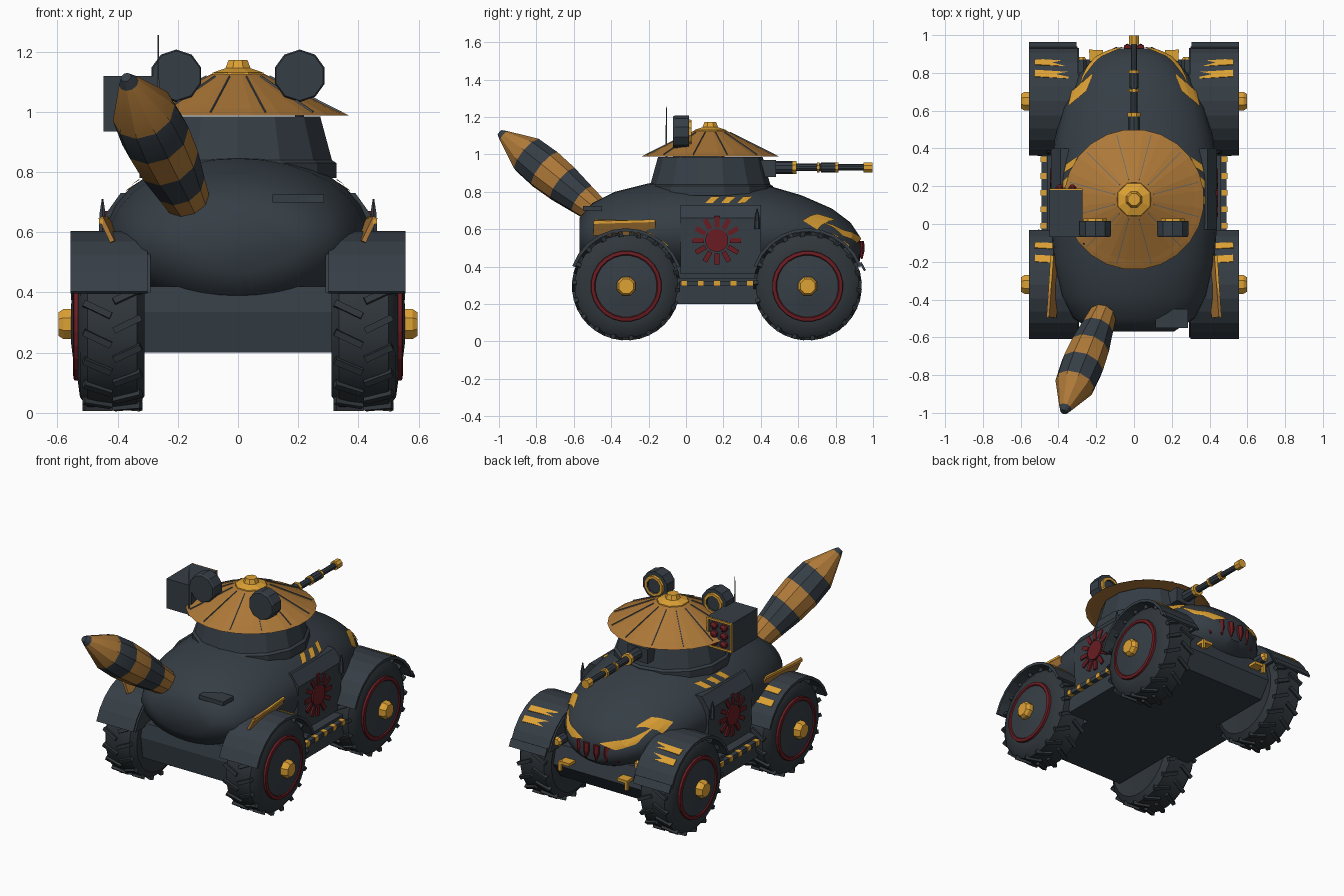
import bpy, bmesh, math
from mathutils import Vector, Matrix, Euler
from mathutils.bvhtree import BVHTree

if "Cube" in bpy.data.objects:
    bpy.data.objects.remove(bpy.data.objects["Cube"])


def material(name, rgb):
    m = bpy.data.materials.new(name)
    m.use_nodes = True
    m.diffuse_color = (*rgb, 1)
    b = m.node_tree.nodes["Principled BSDF"]
    b.inputs["Base Color"].default_value = (*rgb, 1)
    b.inputs["Roughness"].default_value = 0.8
    return m


SLATE = material("slate_armour", (0.036, 0.048, 0.06))
TYRE = material("dark_rubber", (0.029, 0.037, 0.044))
BROWN = material("ochre_brown", (0.42, 0.19, 0.04))
GOLD = material("bright_gold", (0.73, 0.36, 0.035))
RED = material("deep_red", (0.14, 0.012, 0.016))
STEEL = material("steel_grey", (0.12, 0.14, 0.16))


def finish(name, bm, mats, smooth=None):
    me = bpy.data.meshes.new(name)
    bm.to_mesh(me)
    bm.free()
    for m in mats:
        me.materials.append(m)
    ob = bpy.data.objects.new(name, me)
    bpy.context.collection.objects.link(ob)
    if smooth:
        bpy.ops.object.select_all(action="DESELECT")
        ob.select_set(True)
        bpy.context.view_layer.objects.active = ob
        bpy.ops.object.shade_smooth_by_angle(angle=math.radians(smooth))
    return ob


def loft(bm, rings, mat_ids=None, caps=True):
    vs = [[bm.verts.new(p) for p in r] for r in rings]
    n = len(vs[0])
    for i in range(len(vs) - 1):
        for j in range(n):
            k = (j + 1) % n
            f = bm.faces.new((vs[i][j], vs[i][k], vs[i + 1][k], vs[i + 1][j]))
            f.material_index = mat_ids[i] if mat_ids else 0
    if caps:
        bm.faces.new(vs[0]).material_index = mat_ids[0] if mat_ids else 0
        bm.faces.new(vs[-1]).material_index = mat_ids[-1] if mat_ids else 0
    bmesh.ops.recalc_face_normals(bm, faces=bm.faces)


def lathe(name, profile, origin, direction, segs, mats, ids=None, smooth=None):
    """Turn (distance, radius) points about a direction."""
    q = Vector(direction).to_track_quat("Z", "Y")
    rings = []
    for a, r in profile:
        angles = [2 * math.pi * (j + 0.5) / segs for j in range(segs)]
        rings.append([Vector(origin) + q @ Vector((r * math.cos(t), r * math.sin(t), a)) for t in angles])
    bm = bmesh.new()
    loft(bm, rings, ids)
    return finish(name, bm, mats, smooth)


def box(name, loc, size, mat, rot=(0, 0, 0)):
    bm = bmesh.new()
    m = Matrix.Translation(loc) @ Euler(rot).to_matrix().to_4x4() @ Matrix.Diagonal((*size, 1))
    bmesh.ops.create_cube(bm, size=1, matrix=m)
    return finish(name, bm, [mat])


def prism(name, pts, axis, a0, a1, mat):
    """Extrude a 2D outline along one axis."""
    def put(p, a):
        c = list(p)
        c.insert(axis, a)
        return c
    bm = bmesh.new()
    loft(bm, [[put(p, a) for p in pts] for a in (a0, a1)])
    return finish(name, bm, [mat])


# Rounded hull: (y, half width, top, bottom)
SECTIONS = [(-0.57, 0.21, 0.66, 0.47), (-0.5, 0.32, 0.74, 0.38), (-0.38, 0.385, 0.8, 0.335),
            (-0.2, 0.425, 0.845, 0.32), (0, 0.44, 0.86, 0.32), (0.25, 0.44, 0.86, 0.32),
            (0.45, 0.42, 0.83, 0.32), (0.62, 0.375, 0.78, 0.33), (0.78, 0.3, 0.71, 0.35),
            (0.88, 0.21, 0.635, 0.39), (0.93, 0.11, 0.56, 0.43)]
hull = bmesh.new()
loft(hull, [[(w * math.cos(t), y, (hi + lo) / 2 + (hi - lo) / 2 * math.sin(t))
             for t in (2 * math.pi * j / 32 for j in range(32))] for y, w, hi, lo in SECTIONS])
SURFACE = BVHTree.FromBMesh(hull)
finish("hull_shell", hull, [SLATE], 50)


def decal(name, pts, axis, start, mat):
    """Lay a flat outline onto the hull, seen along one axis."""
    ray = Vector((0, 0, 0))
    ray[axis] = -1 if start > 0 else 1
    bm = bmesh.new()
    for p in pts:
        c = list(p)
        c.insert(axis, start)
        bm.verts.new(c)
    bm.faces.new(bm.verts)
    bmesh.ops.triangulate(bm, faces=bm.faces)
    bmesh.ops.subdivide_edges(bm, edges=bm.edges, cuts=4, use_grid_fill=True)
    for v in bm.verts:
        hit, nor, _, _ = SURFACE.ray_cast(v.co, ray)
        if hit:
            v.co = hit + nor * 0.007
    bm.normal_update()
    for f in bm.faces:
        if f.normal.dot(ray) > 0:
            f.normal_flip()
    return finish(name, bm, [mat])


# Lower chassis
prism("chassis", [(-0.52, 0.335), (-0.5, 0.2), (0.8, 0.2), (0.87, 0.3), (0.84, 0.42), (-0.5, 0.42)], 0, -0.31, 0.31, SLATE)
box("rear_vent", (0.2, -0.5, 0.712), (0.17, 0.1, 0.026), SLATE)

# Turret with collar and slits
lathe("turret", [(0.78, 0.335), (0.83, 0.335), (0.84, 0.32), (0.985, 0.28)], (0, 0.13, 0), (0, 0, 1), 14, [SLATE])
box("gun_mantlet", (0, 0.44, 0.925), (0.14, 0.08, 0.09), SLATE)

# Conical hat with spokes and finial
lathe("hat", [(0.995, 0.35), (0.988, 0.372), (1.125, 0.09), (1.118, 0.08), (1.0, 0.35)],
      (0, 0.13, 0), (0, 0, 1), 24, [BROWN])
lathe("hat_crown", [(1.115, 0.096), (1.13, 0.092), (1.145, 0.045), (1.172, 0.034)], (0, 0.13, 0), (0, 0, 1), 8, [GOLD])
for i in range(12):
    t = math.tau * (i + 0.5) / 12
    box("hat_spoke", (0.23 * math.cos(t), 0.13 + 0.23 * math.sin(t), 1.059), (0.27, 0.004, 0.006), STEEL, (0, 0.452, t))

# Gun barrel with bands
lathe("gun_barrel", [(0.44, 0.034), (0.58, 0.034), (0.581, 0.02), (0.72, 0.02), (0.721, 0.026),
                     (0.8, 0.026), (0.801, 0.017), (0.95, 0.017)], (0, 0, 0.93), (0, 1, 0), 10, [SLATE, STEEL],
      [0, 0, 0, 1, 0, 0, 0])
for y, r, length in ((0.57, 0.037, 0.02), (0.7, 0.028, 0.015), (0.8, 0.028, 0.015), (0.95, 0.028, 0.047)):
    lathe("gun_band", [(y, r), (y + length, r)], (0, 0, 0.93), (0, 1, 0), 8, [GOLD])

# Ear drums
for s in (-1, 1):
    lathe("ear_drum", [(0, 0.082), (0.01, 0.087), (0.085, 0.087), (0.086, 0.066), (0.1, 0.064), (0.1, 0.046), (0.088, 0.045)],
          (s * 0.205, -0.07, 1.12), (0, 1, 0), 10, [SLATE, GOLD], [0, 0, 0, 1, 1, 0])
    box("ear_post", (s * 0.205, -0.02, 1.02), (0.03, 0.03, 0.08), SLATE)

# Side launcher box and antenna
box("launcher_box", (-0.36, 0.055, 1.027), (0.175, 0.25, 0.185), SLATE)
for e in (-1, 1):
    box("launcher_frame", (-0.36, 0.182, 1.027 + e * 0.085), (0.175, 0.012, 0.012), GOLD)
    box("launcher_frame", (-0.36 + e * 0.081, 0.182, 1.027), (0.012, 0.012, 0.185), GOLD)
    for k in (-1, 0, 1):
        lathe("rocket", [(0.17, 0.024), (0.195, 0.022), (0.21, 0.008)], (-0.36 + e * 0.034, 0, 1.027 + k * 0.052),
              (0, 1, 0), 8, [RED])
lathe("antenna", [(0.95, 0.006), (1.1, 0.004), (1.255, 0.002)], (-0.265, -0.105, 0), (0, 0, 1), 6, [STEEL])

# Striped tail
base, tip = Vector((-0.145, -0.43, 0.66)), Vector((-0.372, -0.995, 1.115))
L = (tip - base).length
lathe("striped_tail", [(f * L, r) for f, r in ((0, 0.065), (0.22, 0.088), (0.4, 0.108), (0.57, 0.116),
                                              (0.74, 0.108), (0.96, 0.034), (1, 0.018))],
      base, tip - base, 10, [BROWN, SLATE], [0, 1, 0, 1, 0, 1], 25)

# Both sides: wheels, fenders, doors and paintwork
for s in (-1, 1):
    for wy in (-0.32, 0.65):
        o = (0, wy, 0.295)
        lathe("tyre", [(0.32, 0.15), (0.31, 0.24), (0.335, 0.277), (0.5, 0.277), (0.525, 0.245), (0.532, 0.192)],
              o, (s, 0, 0), 24, [TYRE], None, 40)
        lathe("wheel_disc", [(0.52, 0.192), (0.545, 0.188), (0.548, 0.17), (0.542, 0.165), (0.555, 0.06)],
              o, (s, 0, 0), 24, [RED, SLATE], [0, 0, 0, 1])
        lathe("wheel_hub", [(0.55, 0.054), (0.58, 0.054), (0.597, 0.042)], o, (s, 0, 0), 8, [GOLD])
        # Slanted tread lugs
        lugs = bmesh.new()
        for k in range(36):
            t = math.tau * k / 36
            e = 1 if k % 2 else -1
            m = (Matrix.Translation(o) @ Matrix.Rotation(t, 4, "X") @ Matrix.Translation((s * 0.4175 + e * 0.05, 0, 0.277))
                 @ Matrix.Rotation(e * 0.45, 4, "Z") @ Matrix.Diagonal((0.1, 0.022, 0.024, 1)))
            bmesh.ops.create_cube(lugs, size=1, matrix=m)
        finish("tyre_lugs", lugs, [TYRE])

        # Fender arch with inner wall
        angles = [math.radians(20 + 140 * i / 10) for i in range(11)]

        def arc(r):
            return [(wy + r * math.cos(t), 0.298 + r * math.sin(t)) for t in angles]
        prism("fender", arc(0.307) + arc(0.29)[::-1], 0, s * 0.3, s * 0.556, SLATE)
        prism("fender_wall", arc(0.3), 0, s * 0.29, s * 0.308, SLATE)
        # Slanted fender stripes
        for deg in ((48, 62) if wy > 0 else (48, 64)):
            t = math.radians(deg)
            box("fender_stripe", (s * 0.435, wy + 0.302 * math.cos(t), 0.298 + 0.304 * math.sin(t)), (0.18, 0.04, 0.008),
                GOLD, (t - math.pi / 2, 0, s * 0.06))

    # Fender end flap, rear rail and mirror
    box("fender_flap", (s * 0.43, 0.945, 0.4), (0.25, 0.012, 0.05), SLATE, (0.5, 0, 0))
    box("rear_rail", (s * 0.425, -0.33, 0.605), (0.016, 0.33, 0.09), BROWN, (-0.03, s * 0.45, s * 0.06))
    box("rear_rail_top", (s * 0.445, -0.33, 0.64), (0.014, 0.33, 0.014), GOLD, (0.03, 0, s * 0.06))
    lathe("side_mirror", [(0.6, 0.014), (0.66, 0.012), (0.71, 0.003)], (s * 0.45, 0.38, 0), (0, 0, 1), 6, [SLATE])

    # Door panel, step and rail
    prism("door", [(s * x, z) for x, z in ((0.3, 0.36), (0.43, 0.36), (0.44, 0.66), (0.39, 0.73), (0.3, 0.73))],
          1, -0.03, 0.4, SLATE)
    box("side_step", (s * 0.38, 0.165, 0.27), (0.16, 0.44, 0.14), SLATE)
    box("step_rail", (s * 0.475, 0.165, 0.31), (0.03, 0.4, 0.025), SLATE)
    for k in range(5):
        box("step_marker", (s * 0.478, -0.01 + k * 0.088, 0.31), (0.032, 0.03, 0.03), GOLD)

    # Sun emblem
    lathe("sun_disc", [(0.43, 0.062), (0.446, 0.062)], (0, 0.165, 0.54), (s, 0, 0), 16, [RED])
    for k in range(12):
        t = math.tau * k / 12
        box("sun_ray", (s * 0.438, 0.165 + 0.1 * math.cos(t), 0.54 + 0.1 * math.sin(t)), (0.012, 0.06, 0.026), RED, (t, 0, 0))

    # Painted eye, claw stripes, cheek and teeth
    decal("eye", [(s * x, y) for x, y in ((0.345, 0.62), (0.325, 0.7), (0.21, 0.8), (0.25, 0.7))], 2, 2, GOLD)
    for k in range(3):
        y = 0.1 + k * 0.085
        decal("claw_stripe", [(y, 0.735), (y + 0.045, 0.735), (y + 0.085, 0.77), (y + 0.035, 0.77)], 0, s * 2, GOLD)
    decal("cheek", [(s * x, z) for x, z in ((0.05, 0.55), (0.15, 0.525), (0.24, 0.56), (0.29, 0.64), (0.21, 0.59), (0.14, 0.575))],
          1, 2, GOLD)
    for x in (0.035, 0.095, 0.155):
        y = 0.945 - x * x * 2.2
        lathe("tooth", [(0, 0.022), (0.05, 0.02), (0.095, 0.004)], (s * x, y - 0.012, 0.535), (0, 0.1, -1), 6, [RED])

    # Tow hook and front lamp
    box("tow_hook", (s * 0.2, 0.89, 0.35), (0.07, 0.06, 0.018), GOLD)
    box("tow_hook_tip", (s * 0.23, 0.915, 0.33), (0.018, 0.018, 0.06), GOLD)
    lathe("front_lamp", [(0.8, 0.03), (0.87, 0.03), (0.885, 0.02)], (s * 0.28, 0, 0.45), (0, 1, 0), 8, [SLATE, GOLD], [0, 1])
